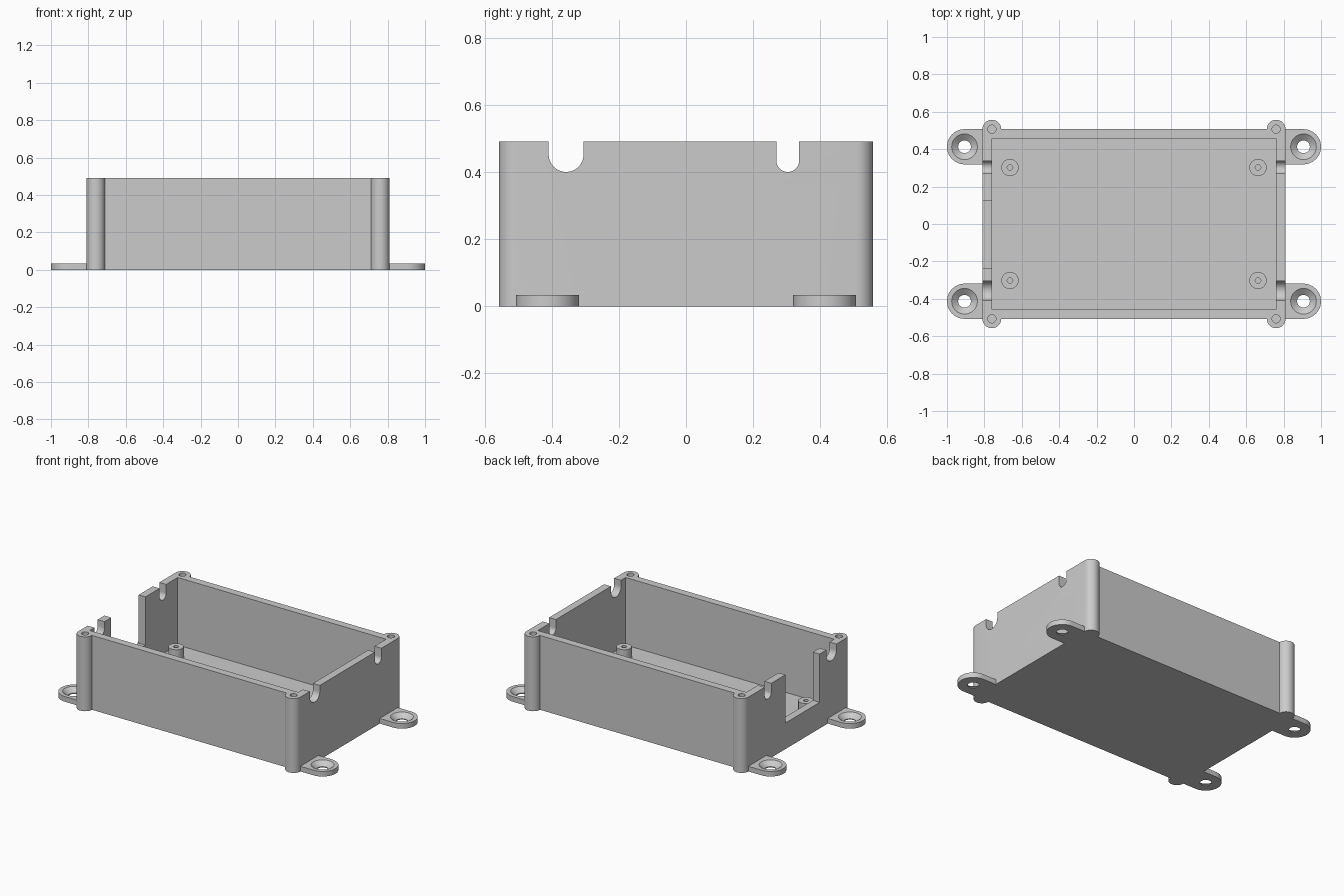
import bpy, bmesh, math
from mathutils import Matrix, Vector

old = bpy.data.objects.get("Cube")
if old:
    bpy.data.objects.remove(old, do_unlink=True)

# Main dimensions
HX, HY, HEIGHT = 0.81, 0.507, 0.49
WALL, FLOOR = 0.05, 0.045
POST_X, POST_R = HX - 0.05, 0.05
TAB_X, TAB_Y, TAB_R, TAB_H = 0.906, 0.413, 0.094, 0.034
PEG_X, PEG_Y, PEG_TOP = 0.663, 0.302, 0.12
CORNERS = [(sx, sy) for sx in (-1, 1) for sy in (-1, 1)]

grey = bpy.data.materials.new("plain grey")
grey.use_nodes = True
colour = (0.6, 0.6, 0.6, 1)
grey.diffuse_color = colour
grey.node_tree.nodes["Principled BSDF"].inputs["Base Color"].default_value = colour


def finish(name, bm):
    mesh = bpy.data.meshes.new(name)
    bm.to_mesh(mesh)
    bm.free()
    mesh.materials.append(grey)
    ob = bpy.data.objects.new(name, mesh)
    bpy.context.collection.objects.link(ob)
    return ob


def box(name, x0, x1, y0, y1, z0, z1):
    bm = bmesh.new()
    size = Matrix.Diagonal((x1 - x0, y1 - y0, z1 - z0, 1))
    centre = Vector((x0 + x1, y0 + y1, z0 + z1)) / 2
    bmesh.ops.create_cube(bm, size=1, matrix=Matrix.Translation(centre) @ size)
    return finish(name, bm)


def cone(name, x, y, z0, z1, r0, r1, sides=32):
    bm = bmesh.new()
    bmesh.ops.create_cone(bm, cap_ends=True, segments=sides, radius1=r0, radius2=r1,
                          depth=z1 - z0, matrix=Matrix.Translation((x, y, (z0 + z1) / 2)))
    return finish(name, bm)


def prism(name, points, direction):
    """Extrude a closed outline of 3D points along a direction."""
    bm = bmesh.new()
    face = bm.faces.new([bm.verts.new(p) for p in points])
    ext = bmesh.ops.extrude_face_region(bm, geom=[face])
    moved = [v for v in ext["geom"] if isinstance(v, bmesh.types.BMVert)]
    bmesh.ops.translate(bm, verts=moved, vec=direction)
    bmesh.ops.recalc_face_normals(bm, faces=bm.faces[:])
    return finish(name, bm)


def arc(start, end, steps=24):
    return [start + (end - start) * i / steps for i in range(steps + 1)]


def combine(target, tool, operation):
    """Apply an exact boolean and remove the tool."""
    tool.hide_render = True
    mod = target.modifiers.new("combine", "BOOLEAN")
    mod.operation, mod.solver, mod.object = operation, "EXACT", tool
    graph = bpy.context.evaluated_depsgraph_get()
    graph.update()
    mesh = bpy.data.meshes.new_from_object(target.evaluated_get(graph))
    target.modifiers.clear()
    target.data = mesh
    bpy.data.objects.remove(tool, do_unlink=True)


# Outer block with round corner posts and mounting tabs
case = box("case_body", -HX, HX, -HY, HY, 0, HEIGHT)
for sx, sy in CORNERS:
    combine(case, cone("corner_post", sx * POST_X, sy * HY, 0, HEIGHT, POST_R, POST_R), "UNION")
    outline = [(sx * (TAB_X + TAB_R * math.cos(a)), sy * TAB_Y + TAB_R * math.sin(a), 0)
               for a in arc(-math.pi / 2, math.pi / 2)]
    outline += [(sx * 0.78, sy * TAB_Y + TAB_R, 0), (sx * 0.78, sy * TAB_Y - TAB_R, 0)]
    combine(case, prism("mounting_tab", outline, (0, 0, TAB_H)), "UNION")

# Hollow interior and the wide opening in the right wall
combine(case, box("cavity", -HX + WALL, HX - WALL, -HY + WALL, HY - WALL, FLOOR, 1), "DIFFERENCE")
combine(case, box("opening", -1, -POST_X + 0.1, -0.235, 0.122, 0.172, 1), "DIFFERENCE")

# Round-bottomed cable notches through both end walls
for y, r in ((-0.357, 0.052), (0.303, 0.034)):
    outline = [(-1, y + r * math.cos(a), 0.4 + r + r * math.sin(a))
               for a in arc(math.pi, 2 * math.pi)]
    outline += [(-1, y + r, 1), (-1, y - r, 1)]
    combine(case, prism("notch", outline, (2, 0, 0)), "DIFFERENCE")

# Screw holes in the posts, countersunk holes in the tabs
for sx, sy in CORNERS:
    x, y = sx * POST_X, sy * HY
    combine(case, cone("post_hole", x, y, 0.25, 0.6, 0.022, 0.022, 16), "DIFFERENCE")
    x, y = sx * TAB_X, sy * TAB_Y
    combine(case, cone("tab_hole", x, y, -0.1, 0.1, 0.034, 0.034), "DIFFERENCE")
    combine(case, cone("countersink", x, y, 0.006, TAB_H + 0.001, 0.034, 0.07), "DIFFERENCE")

# Board standoffs on the floor
parts = [case]
for sx, sy in CORNERS:
    x, y = sx * PEG_X, sy * PEG_Y
    name = "standoff_" + ("back" if sy > 0 else "front") + ("_left" if sx > 0 else "_right")
    peg = cone(name, x, y, FLOOR - 0.005, PEG_TOP, 0.046, 0.046)
    combine(peg, cone("peg_hole", x, y, FLOOR + 0.005, 0.3, 0.015, 0.015, 16), "DIFFERENCE")
    parts.append(peg)

# Smooth the round surfaces, keep the edges sharp
bpy.ops.object.select_all(action="DESELECT")
for ob in parts:
    ob.select_set(True)
bpy.context.view_layer.objects.active = case
bpy.ops.object.shade_smooth_by_angle(angle=math.radians(30))
